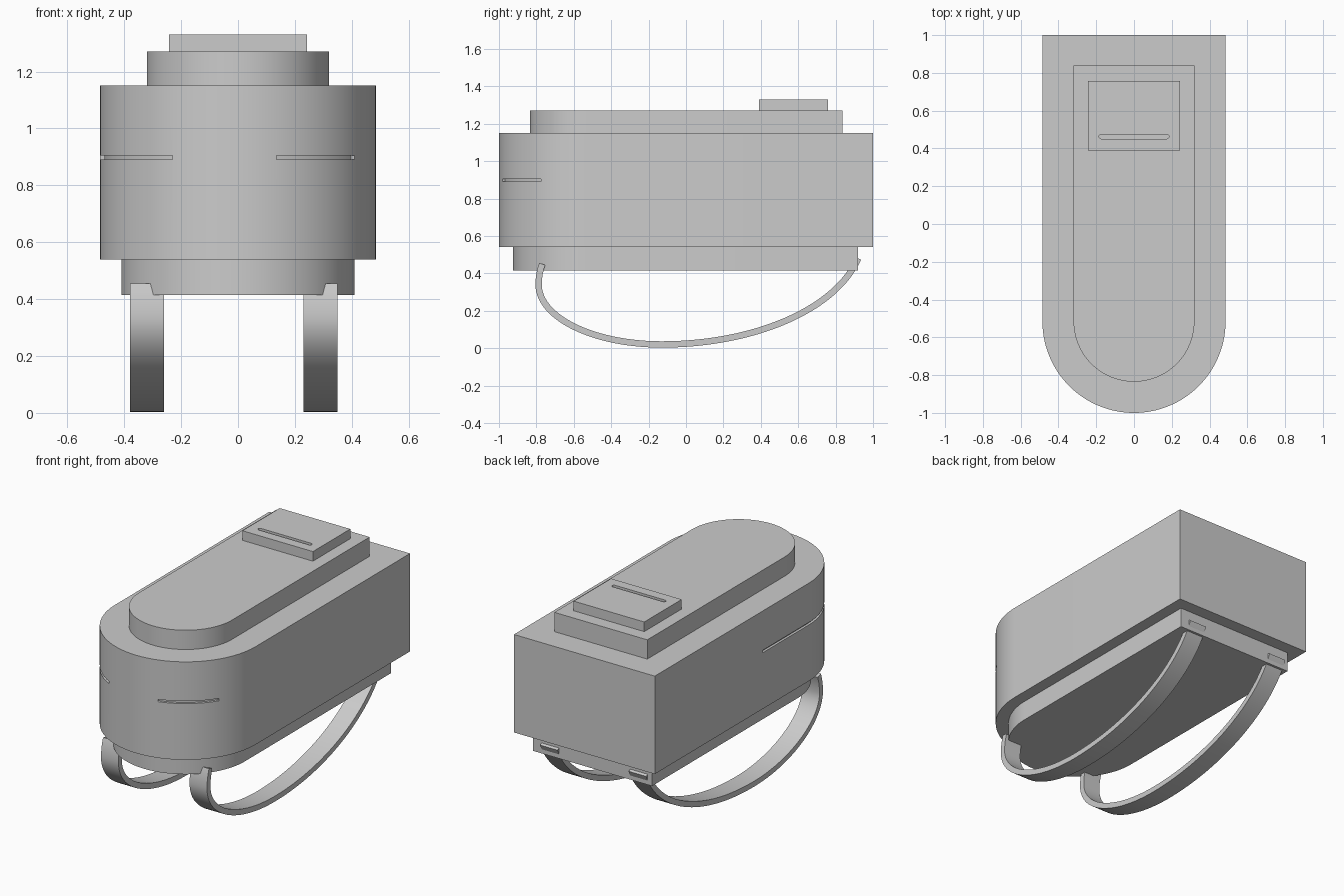
import bpy, bmesh
from math import sin, cos, pi, radians, asin, acos
from mathutils import Vector

if "Cube" in bpy.data.objects:
    bpy.data.objects.remove(bpy.data.objects["Cube"])

AXIS_Y = -0.515          # centre of the rounded front, shared by all tiers


def finish(obj):
    bpy.ops.object.select_all(action='DESELECT')
    bpy.context.view_layer.objects.active = obj
    obj.select_set(True)
    bpy.ops.object.shade_smooth_by_angle(angle=radians(30))


def prism(name, outline, lo, hi, place=lambda u, v, w: (u, v, w)):
    """Extrude a closed 2D outline from lo to hi."""
    bm = bmesh.new()
    n = len(outline)
    a = [bm.verts.new(place(u, v, lo)) for u, v in outline]
    b = [bm.verts.new(place(u, v, hi)) for u, v in outline]
    bm.faces.new(a)
    bm.faces.new(b)
    for i in range(n):
        j = (i + 1) % n
        bm.faces.new((a[i], a[j], b[j], b[i]))
    bmesh.ops.recalc_face_normals(bm, faces=bm.faces)
    mesh = bpy.data.meshes.new(name)
    bm.to_mesh(mesh)
    bm.free()
    obj = bpy.data.objects.new(name, mesh)
    bpy.context.collection.objects.link(obj)
    return obj


def band(path, thick):
    """Closed outline of constant thickness around an open 2D path."""
    pts = [Vector(p) for p in path]
    left, right = [], []
    for i, p in enumerate(pts):
        t = (pts[min(i + 1, len(pts) - 1)] - pts[max(i - 1, 0)]).normalized()
        n = Vector((-t.y, t.x)) * thick / 2
        left.append(p + n)
        right.append(p - n)
    return left + right[::-1]


def arc(cx, cy, rx, ry, a0, a1, n):
    return [(cx + rx * cos(a0 + (a1 - a0) * i / n),
             cy + ry * sin(a0 + (a1 - a0) * i / n)) for i in range(n + 1)]


def tier(name, r, back, lo, hi):
    return prism(name, [(r, back)] + [(-r, back)]
                 + arc(0, AXIS_Y, r, r, pi, 2 * pi, 64), lo, hi)


def cut(obj, cutter):
    cutter.hide_render = True
    mod = obj.modifiers.new("cut", 'BOOLEAN')
    mod.operation = 'DIFFERENCE'
    mod.solver = 'EXACT'
    mod.object = cutter
    bpy.context.view_layer.objects.active = obj
    bpy.ops.object.modifier_apply(modifier=mod.name)
    bpy.data.objects.remove(cutter)


# Stacked housing tiers
R = 0.485
base = tier("base_plate", 0.41, 0.92, 0.415, 0.54)
body = tier("main_body", R, 1.0, 0.54, 1.15)
top = tier("top_tier", 0.32, 0.838, 1.15, 1.27)

# Narrow grooves around the front of the body
right_arc = arc(0, AXIS_Y, R, R, 2 * pi - acos(0.135 / R), 2 * pi - acos(0.41 / R), 24)
left_arc = [(-R, -0.06)] + arc(0, AXIS_Y, R, R, pi, pi + acos(0.23 / R), 40)
for path in (right_arc, left_arc):
    cut(body, prism("groove_cutter", band(path, 0.03), 0.89, 0.905))

# Raised block with a round-ended slot
block = prism("top_block", [(-0.243, 0.39), (0.243, 0.39), (0.243, 0.758), (-0.243, 0.758)],
              1.27, 1.33)
slot = (arc(0.173, 0.463, 0.012, 0.012, -pi / 2, pi / 2, 8)
        + arc(-0.173, 0.463, 0.012, 0.012, pi / 2, 3 * pi / 2, 8))
cut(block, prism("slot_cutter", slot, 1.315, 1.36))

# Curved straps hanging below the base
hook = arc(-0.13, 0.34, 0.658, 0.46, pi - asin(0.11 / 0.46), pi, 8)
front_bow = arc(-0.13, 0.34, 0.658, 0.32, pi, 1.5 * pi, 40)
rear_bow = arc(-0.13, 0.62, 1.08, 0.60, 1.5 * pi, 2 * pi - asin(0.14 / 0.60), 40)
outline = band(hook + front_bow[1:] + rear_bow[1:], 0.034)
straps = [prism(name, outline, x, x + 0.12, lambda u, v, w: (w, u, v))
          for name, x in (("left_strap", -0.38), ("right_strap", 0.23))]

for o in [base, body, top, block] + straps:
    finish(o)
